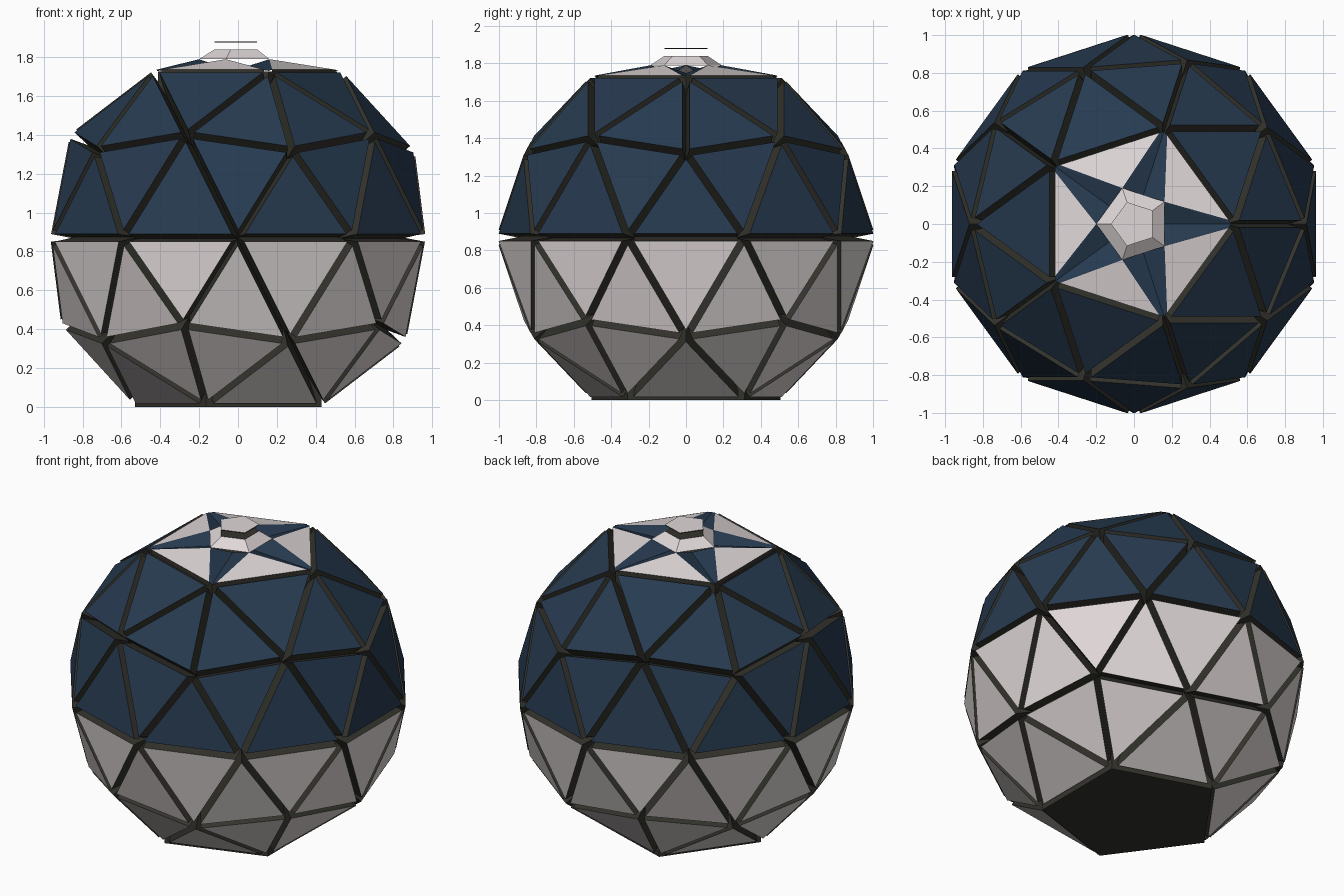
import bpy, bmesh
from math import cos, sin, radians
from mathutils import Vector

if "Cube" in bpy.data.objects:
    bpy.data.objects.remove(bpy.data.objects["Cube"])

CENTRE = 0.87    # height of the ball's middle
RADIUS = 1.016
GAP = 0.02       # inset of each panel edge
DEPTH = 0.15     # panel thickness


def material(name, colour):
    m = bpy.data.materials.new(name)
    m.use_nodes = True
    m.diffuse_color = (*colour, 1)
    bsdf = m.node_tree.nodes["Principled BSDF"]
    bsdf.inputs["Base Color"].default_value = (*colour, 1)
    bsdf.inputs["Roughness"].default_value = 0.7
    return m


NAVY = material("navy", (0.02, 0.043, 0.08))
WHITE = material("warm white", (0.74, 0.68, 0.68))
DARK = material("dark seam", (0.034, 0.033, 0.026))


def finish(name, bm, mats):
    mesh = bpy.data.meshes.new(name)
    bm.to_mesh(mesh)
    bm.free()
    for m in mats:
        mesh.materials.append(m)
    ob = bpy.data.objects.new(name, mesh)
    bpy.context.collection.objects.link(ob)
    return ob


def polar(r, degrees, z):
    a = radians(degrees)
    return Vector((r * cos(a), r * sin(a), z))


def add_face(bm, points, index=0):
    f = bm.faces.new([bm.verts.new(p) for p in points])
    f.material_index = index
    return f


def pentagon_solid(name, r_low, z_low, r_high, z_high, turn, side, top, bottom):
    """Five-sided frustum with its own side, top and bottom colours."""
    bm = bmesh.new()
    low = [polar(r_low, turn + 72 * i, z_low) for i in range(5)]
    high = [polar(r_high, turn + 72 * i, z_high) for i in range(5)]
    for i in range(5):
        j = (i + 1) % 5
        add_face(bm, (low[i], low[j], high[j], high[i]), 0)
    add_face(bm, high, 1)
    add_face(bm, low[::-1], 2)
    return finish(name, bm, (side, top, bottom))


def inset_corners(points):
    """Move triangle corners inward so every edge shifts by GAP."""
    out = []
    for i, p in enumerate(points):
        a = (points[i - 1] - p).normalized()
        b = (points[(i + 1) % 3] - p).normalized()
        out.append(p + (a + b) * GAP / sin(a.angle(b)))
    return out


# Triangular panels: one thick tile for each face of a geodesic ball
lift = Vector((0, 0, CENTRE))
ball = bmesh.new()
bmesh.ops.create_icosphere(ball, subdivisions=2, radius=RADIUS)
panels = {"upper_panels": bmesh.new(), "lower_panels": bmesh.new()}
for face in ball.faces:
    points = [v.co.copy() for v in face.verts]
    if any(abs(p.z) > 0.95 * RADIUS for p in points):
        continue  # the poles have their own parts
    upper = face.calc_center_median().z > 0
    bm = panels["upper_panels" if upper else "lower_panels"]
    normal = (points[1] - points[0]).cross(points[2] - points[0]).normalized()
    outer = [p + lift for p in inset_corners(points)]
    inner = [p - normal * DEPTH for p in outer]
    add_face(bm, outer, 0)
    add_face(bm, inner[::-1], 1)
    for i in range(3):
        j = (i + 1) % 3
        add_face(bm, (inner[i], inner[j], outer[j], outer[i]), 1)
ball.free()
finish("upper_panels", panels["upper_panels"], (NAVY, DARK))
finish("lower_panels", panels["lower_panels"], (WHITE, DARK))

# Dark core behind the seams
core = bmesh.new()
bmesh.ops.create_icosphere(core, subdivisions=2, radius=0.845)
bmesh.ops.translate(core, verts=core.verts, vec=lift)
finish("core", core, (DARK,))

# Flat base and the bed below the star
pentagon_solid("base_plate", 0.53, 0, 0.53, 0.15, 180, DARK, DARK, DARK)
pentagon_solid("star_bed", 0.51, 1.6, 0.51, 1.726, 0, DARK, DARK, DARK)

# Star: white raised triangles with creased navy arms between them
star = bmesh.new()
for i in range(5):
    arm = 72 * i
    tip = polar(0.515, arm, 1.73)
    valley = polar(0.1, arm, 1.748)
    left_hub = polar(0.2, arm + 36, 1.79)
    right_hub = polar(0.2, arm - 36, 1.79)
    left_edge = polar(0.502, arm + 2.5, 1.736)
    right_edge = polar(0.502, arm - 2.5, 1.736)
    next_edge = polar(0.502, arm + 69.5, 1.736)
    add_face(star, (left_edge, next_edge, left_hub), 0)
    add_face(star, (tip, left_edge, left_hub), 1)
    add_face(star, (tip, left_hub, valley), 1)
    add_face(star, (tip, right_hub, right_edge), 1)
    add_face(star, (tip, valley, right_hub), 1)
    # dark rim under each white triangle
    drop = Vector((0, 0, -0.03))
    add_face(star, (left_edge + drop, next_edge + drop, next_edge, left_edge), 2)
finish("star", star, (WHITE, NAVY, DARK))

# Hub and the thin cap floating above it
pentagon_solid("hub", 0.2, 1.79, 0.122, 1.84, 36, WHITE, DARK, DARK)
pentagon_solid("hub_cap", 0.122, 1.877, 0.122, 1.882, 36, DARK, WHITE, DARK)
